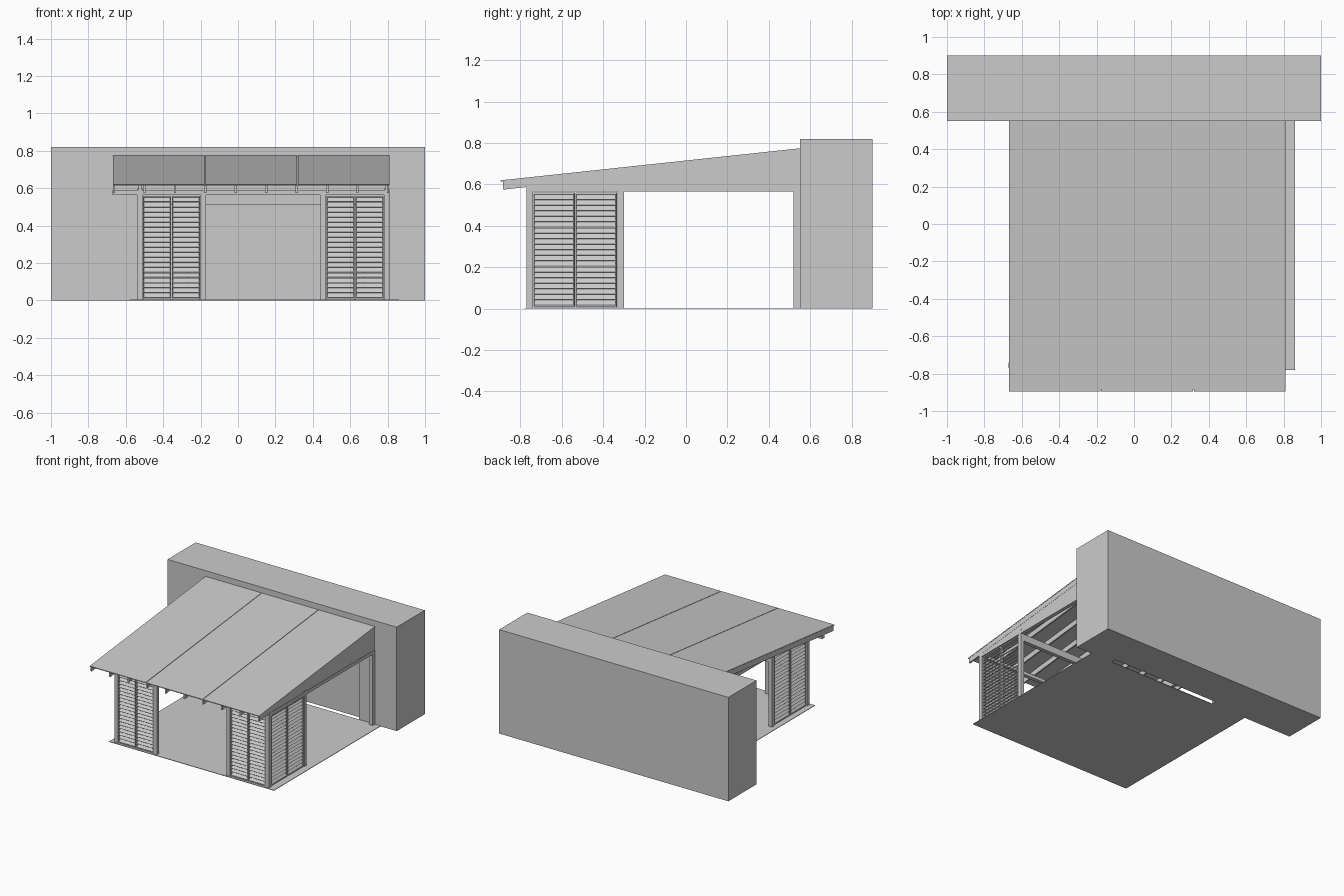
import bpy, bmesh, math
from mathutils import Vector, Matrix

if "Cube" in bpy.data.objects:
    bpy.data.objects.remove(bpy.data.objects["Cube"])

grey = bpy.data.materials.new("plain_grey")
grey.diffuse_color = (0.6, 0.6, 0.6, 1)
grey.use_nodes = True
grey.node_tree.nodes["Principled BSDF"].inputs["Base Color"].default_value = grey.diffuse_color


def finish(name, bm):
    bmesh.ops.recalc_face_normals(bm, faces=bm.faces)
    me = bpy.data.meshes.new(name)
    bm.to_mesh(me)
    bm.free()
    me.materials.append(grey)
    ob = bpy.data.objects.new(name, me)
    bpy.context.collection.objects.link(ob)
    return ob


def add_box(bm, x0, x1, y0, y1, z0, z1, tf=None):
    m = Matrix.Translation(((x0 + x1) / 2, (y0 + y1) / 2, (z0 + z1) / 2))
    m = m @ Matrix.Diagonal((x1 - x0, y1 - y0, z1 - z0, 1))
    bmesh.ops.create_cube(bm, size=1, matrix=(tf @ m) if tf else m)


def box(name, *dims):
    bm = bmesh.new()
    add_box(bm, *dims)
    return finish(name, bm)


def prism(name, x0, x1, profile):
    """Extrude a (y, z) profile along x."""
    bm = bmesh.new()
    f = bm.faces.new([bm.verts.new((x0, y, z)) for y, z in profile])
    r = bmesh.ops.extrude_face_region(bm, geom=[f])
    bmesh.ops.translate(bm, vec=(x1 - x0, 0, 0),
                        verts=[v for v in r["geom"] if isinstance(v, bmesh.types.BMVert)])
    return finish(name, bm)


def slope(y):
    """Height of the underside of the roof sheet."""
    return 0.614 + 0.107 * (y + 0.895)


# House block with a shallow doorway recess in its front
house = box("house_block", -1, 1, 0.55, 0.90, 0, 0.82)
cutter = box("doorway_cutter", -0.27, 0.67, 0.50, 0.59, -0.1, 0.51)
cutter.hide_render = True
mod = house.modifiers.new("doorway", 'BOOLEAN')
mod.object = cutter
mod.operation = 'DIFFERENCE'
mod.solver = 'EXACT'
bpy.context.view_layer.objects.active = house
bpy.ops.object.modifier_apply(modifier=mod.name)
bpy.data.objects.remove(cutter)

# Floor slab
box("floor_slab", -0.58, 0.86, -0.78, 0.55, 0, 0.004)

# Roof sheets in three strips
seams = [-0.67, -0.178, 0.318, 0.812]
for i in range(3):
    a, b = seams[i] + 0.002, seams[i + 1] - 0.002
    y0, y1 = -0.895, 0.55
    prism(f"roof_sheet_{i + 1}", a, b, [(y0, slope(y0)), (y1, slope(y1)),
                                        (y1, slope(y1) + 0.006), (y0, slope(y0) + 0.006)])

# Rafters
for i in range(10):
    x = -0.663 + i * 0.1628
    y0, y1 = -0.885, 0.55
    prism(f"rafter_{i + 1}", x - 0.006, x + 0.006,
          [(y0, slope(y0) - 0.04), (y1, slope(y1) - 0.04), (y1, slope(y1)), (y0, slope(y0))])

# Posts
for x in (-0.525, -0.185, 0.455, 0.795):
    box("front_post", x - 0.015, x + 0.015, -0.77, -0.74, 0, 0.565)
for side, x in (("left", -0.525), ("right", 0.795)):
    box(f"{side}_middle_post", x - 0.015, x + 0.015, -0.33, -0.30, 0, 0.60)
    box(f"{side}_wall_post", x - 0.015, x + 0.015, 0.52, 0.55, 0, 0.565)
    # Side plate and gable infill above it
    box(f"{side}_side_plate", x - 0.015, x + 0.015, -0.77, 0.55, 0.565, 0.59)
    prism(f"{side}_gable", x - 0.008, x + 0.012,
          [(-0.77, 0.585), (0.55, 0.585), (0.55, slope(0.55)), (-0.77, slope(-0.77))])

# Cross beams
box("front_plate", -0.67, 0.81, -0.77, -0.74, 0.565, 0.592)
box("tie_beam", -0.54, 0.81, -0.33, -0.30, 0.51, 0.565)


def shutter(name, width, tf):
    """Louvred shutter: local x across, local -y outward, tilted slats."""
    bm = bmesh.new()
    z0, z1, st = 0.006, 0.56, 0.006
    for x in (0, width - st):
        add_box(bm, x, x + st, -0.010, 0.010, z0, z1, tf)
    for z in (z0, z1 - 0.008):
        add_box(bm, st, width - st, -0.010, 0.010, z, z + 0.008, tf)
    n = 20
    pitch = (z1 - z0 - 0.016) / n
    for i in range(n):
        zc = z0 + 0.008 + (i + 0.5) * pitch
        t = tf @ Matrix.Translation((0, 0, zc)) @ Matrix.Rotation(math.radians(50), 4, 'X')
        add_box(bm, st, width - st, -0.0155, 0.0155, -0.002, 0.002, t)
    return finish(name, bm)


# Front shutters, a pair in each bay
for bay, x0 in (("left", -0.51), ("right", 0.47)):
    for k in range(2):
        shutter(f"front_{bay}_shutter_{k + 1}", 0.151,
                Matrix.Translation((x0 + 0.002 + k * 0.155, -0.755, 0)))

# Side shutters, facing outward on each side
for side, x, ang in (("right", 0.795, 90), ("left", -0.525, -90)):
    for k in range(2):
        y = -0.737 + k * 0.203 if side == "right" else -0.333 - k * 0.203
        tf = Matrix.Translation((x, y, 0)) @ Matrix.Rotation(math.radians(ang), 4, 'Z')
        shutter(f"{side}_side_shutter_{k + 1}", 0.199, tf)
